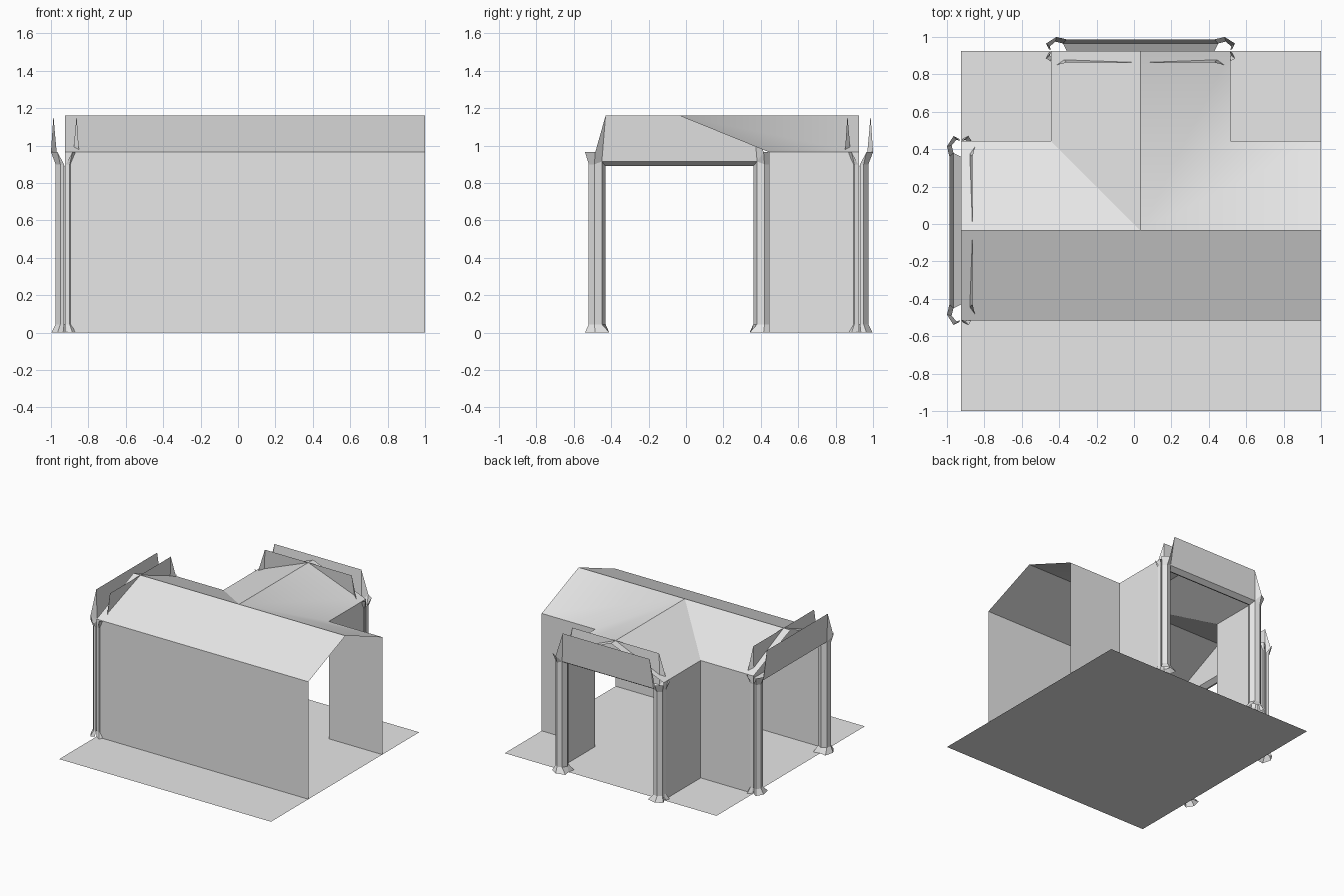
import bpy
import bmesh
from math import radians

cube = bpy.data.objects.get("Cube")
if cube:
    bpy.data.objects.remove(cube, do_unlink=True)

grey = bpy.data.materials.new("light_grey")
grey.use_nodes = True
grey.diffuse_color = (0.8, 0.8, 0.8, 1)
grey.node_tree.nodes["Principled BSDF"].inputs["Base Color"].default_value = (0.8, 0.8, 0.8, 1)

# Main plan dimensions
LEFT_END, RIGHT_END, BACK_END = -0.925, 1.0, 0.925
MID_X, MID_Y, HALF = 0.035, -0.035, 0.48
EAVE, RIDGE = 0.965, 1.16
FRONT, BACK = MID_Y - HALF, MID_Y + HALF
WEST, EAST = MID_X - HALF, MID_X + HALF


def build(name, polys):
    """Make one welded object from a list of polygons."""
    bm = bmesh.new()
    for poly in polys:
        bm.faces.new([bm.verts.new(p) for p in poly])
    bmesh.ops.remove_doubles(bm, verts=bm.verts, dist=0.0001)
    mesh = bpy.data.meshes.new(name)
    bm.to_mesh(mesh)
    bm.free()
    mesh.materials.append(grey)
    obj = bpy.data.objects.new(name, mesh)
    bpy.context.collection.objects.link(obj)
    return obj


# Floor slab
build("floor", [[(LEFT_END, -1, 0), (RIGHT_END, -1, 0),
                 (RIGHT_END, BACK_END, 0), (LEFT_END, BACK_END, 0)]])


# Walls, drawn as paths seen from outside
def wall(name, path):
    build(name, [[(*a, 0), (*b, 0), (*b, EAVE), (*a, EAVE)]
                 for a, b in zip(path, path[1:])])


wall("front_wall", [(LEFT_END, FRONT), (RIGHT_END, FRONT)])
wall("back_wall_left_of_model", [(RIGHT_END, BACK), (EAST, BACK), (EAST, BACK_END)])
wall("back_wall_right_of_model", [(WEST, BACK_END), (WEST, BACK), (LEFT_END, BACK)])

# Gabled roof with a side branch meeting at the apex
apex = (MID_X, MID_Y, RIDGE)
ridge_left, ridge_right = (LEFT_END, MID_Y, RIDGE), (RIGHT_END, MID_Y, RIDGE)
ridge_back = (MID_X, BACK_END, RIDGE)
valley_west, valley_east = (WEST, BACK, EAVE), (EAST, BACK, EAVE)
roof = build("main_roof", [
    [(LEFT_END, FRONT, EAVE), (RIGHT_END, FRONT, EAVE), ridge_right, apex, ridge_left],
    [apex, ridge_right, (RIGHT_END, BACK, EAVE), valley_east],
    [apex, valley_east, (EAST, BACK_END, EAVE), ridge_back],
    [apex, ridge_back, (WEST, BACK_END, EAVE), valley_west]])
build("back_roof_slope", [
    [ridge_left, apex, valley_west, (LEFT_END, BACK, EAVE)]])
bpy.ops.object.select_all(action='DESELECT')
roof.select_set(True)
bpy.context.view_layer.objects.active = roof
bpy.ops.object.shade_smooth_by_angle(angle=radians(40))


# Portal frames: one quarter as (depth, sideways, height), then mirrored
def portal_quarter():
    base = [(0, .385, 0), (.055, .375, 0), (.073, .45, 0), (.04, .505, 0), (.01, .49, 0)]
    shaft = [(0, .395), (.04, .415), (.05, .455), (.025, .485), (.005, .48)]
    foot = [(u, v, .045) for u, v in shaft]
    head = [(u, v, z) for (u, v), z in zip(shaft, (.89, .915, .9, .9, .9))]
    faces = []
    for low, high in ((base, foot), (foot, head)):
        for i in range(len(low) - 1):
            faces.append([low[i], low[i + 1], high[i + 1], high[i]])
    inner, corner, face, side, rear = head
    lip_face, lip_side = (.075, .45, .965), (.04, .505, .965)
    top = (.062, .395, RIDGE)

    def middle(p):
        return (p[0], 0, p[2])

    # Flared capital, soffit and leaning gable plate
    faces += [[corner, face, lip_face], [face, side, lip_side, lip_face],
              [side, rear, lip_side],
              [middle(inner), inner, corner, middle(corner)],
              [middle(corner), corner, top, middle(top)],
              [corner, lip_face, top]]
    return faces


def portal(name, place):
    polys = []
    for su in (1, -1):
        for sv in (1, -1):
            for face in portal_quarter():
                poly = [place(su * u, sv * v, z) for u, v, z in face]
                polys.append(poly[::-1] if su * sv > 0 else poly)
    build(name, polys)


portal("side_portal", lambda u, v, z: (LEFT_END - u, MID_Y + v, z))
portal("back_portal", lambda u, v, z: (MID_X + v, BACK_END + u, z))
